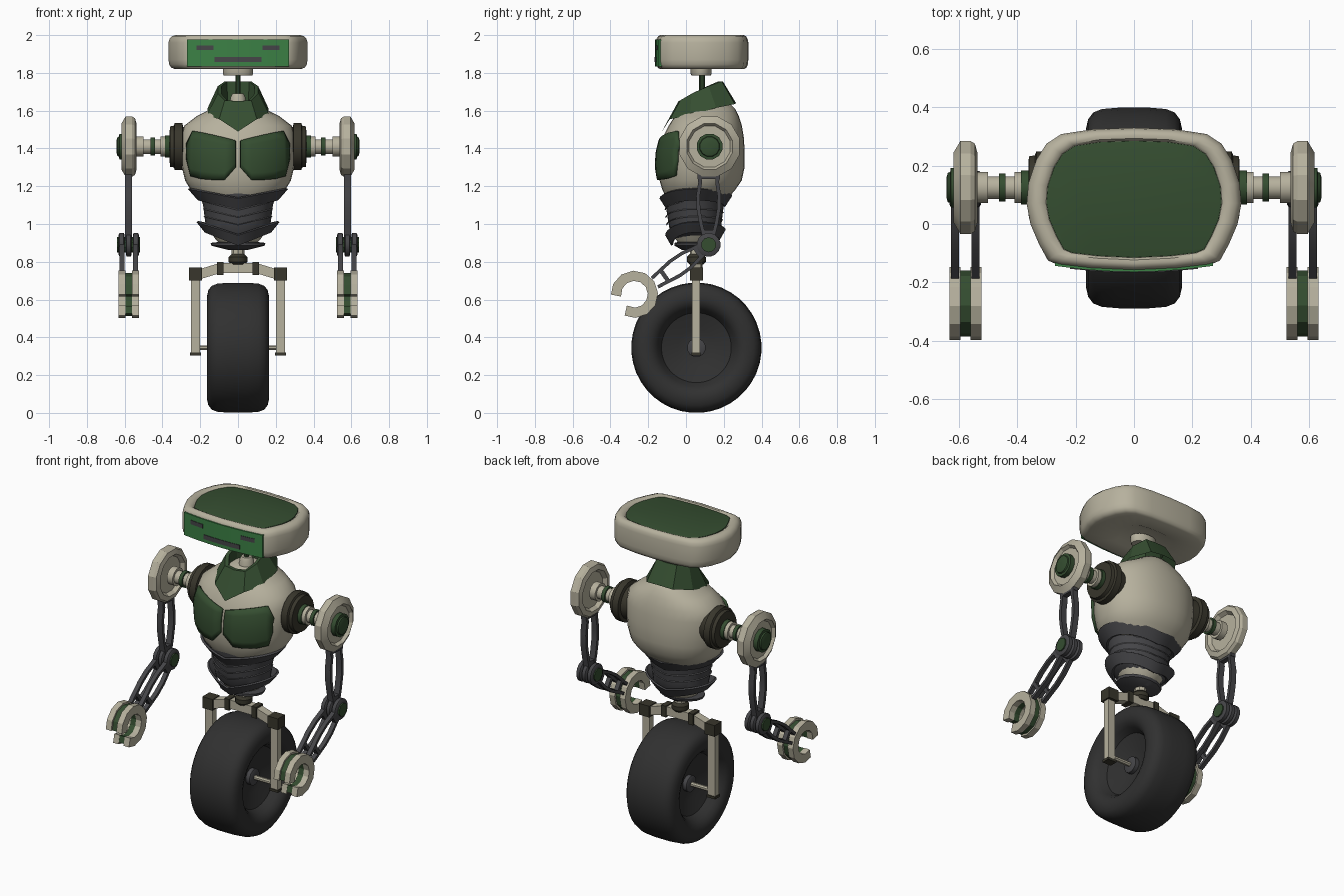
import bpy, bmesh
from math import sin, cos, pi, radians, copysign
from mathutils import Vector
from mathutils.bvhtree import BVHTree

if "Cube" in bpy.data.objects:
    bpy.data.objects.remove(bpy.data.objects["Cube"])


def material(name, r, g, b):
    m = bpy.data.materials.new(name)
    m.diffuse_color = (r, g, b, 1)
    m.use_nodes = True
    m.node_tree.nodes["Principled BSDF"].inputs["Base Color"].default_value = m.diffuse_color
    return m


CREAM = material("cream", .47, .44, .34)
GREEN = material("dark_green", .035, .075, .03)
SCREEN = material("screen_green", .045, .22, .06)
GREY = material("dark_grey", .06, .06, .065)
LINE = material("light_grey", .2, .2, .21)
TYRE = material("rubber", .03, .03, .03)
BROWN = material("brown", .04, .037, .025)


def skin(name, rings, mat, caps=True, loop=True, wrap=False, mirror=False, angle=35):
    """Bridge a list of equal point rings into one mesh."""
    bm = bmesh.new()
    vs = [[bm.verts.new(p) for p in r] for r in rings]
    n, k = len(rings[0]), len(rings)
    for i in range(k if wrap else k - 1):
        a, b = vs[i], vs[(i + 1) % k]
        for j in range(n if loop else n - 1):
            bm.faces.new((a[j], a[(j + 1) % n], b[(j + 1) % n], b[j]))
    if caps and loop and not wrap:
        bm.faces.new(vs[0])
        bm.faces.new(vs[-1])
    bmesh.ops.recalc_face_normals(bm, faces=bm.faces)
    me = bpy.data.meshes.new(name)
    bm.to_mesh(me)
    bm.free()
    me.materials.append(mat)
    me.shade_smooth()
    me.set_sharp_from_angle(angle=radians(angle))
    ob = bpy.data.objects.new(name, me)
    bpy.context.collection.objects.link(ob)
    if mirror:
        ob.modifiers.new("mirror", 'MIRROR').use_mirror_merge = False
    return ob


def loft(name, secs, mat, seg=24, e=1.0, angle=35):
    """Stack of ovals, each (z, half width, front y, back y)."""
    def pw(v):
        return copysign(abs(v) ** e, v)
    ang = [2 * pi * i / seg for i in range(seg)]
    return skin(name, [[(hx * pw(sin(a)), (f + b) / 2 - (b - f) / 2 * pw(cos(a)), z) for a in ang]
                       for z, hx, f, b in secs], mat, angle=angle)


def lathe(name, prof, cy, cz, seg, mat, mirror=True, angle=35):
    """Turn an (x, radius) profile round an axis along x."""
    ang = [2 * pi * (i + .5) / seg for i in range(seg)]
    return skin(name, [[(x, cy + r * cos(a), cz + r * sin(a)) for a in ang] for x, r in prof],
                mat, mirror=mirror, angle=angle)


def box(name, x0, x1, y0, y1, z0, z1, mat, mirror=False):
    return skin(name, [[(x0, y0, z), (x1, y0, z), (x1, y1, z), (x0, y1, z)] for z in (z0, z1)], mat, mirror=mirror)


def ribbon(name, path, w, x0, x1, mat):
    """Flat strip of width w following a (y, z) path, mirrored."""
    pts = [Vector(p) for p in path]
    rings = []
    for i, p in enumerate(pts):
        t = (pts[min(i + 1, len(pts) - 1)] - pts[max(i - 1, 0)]).normalized()
        a, b = p + Vector((-t.y, t.x)) * w / 2, p - Vector((-t.y, t.x)) * w / 2
        rings.append([(x0, *a), (x1, *a), (x1, *b), (x0, *b)])
    return skin(name, rings, mat, mirror=True, angle=20)


# Wheel and hub
half = [(.05, .05), (.06, .10), (.09, .185), (.13, .205), (.152, .225), (.163, .25), (.164, .275),
        (.157, .305), (.14, .328), (.11, .34), (.05, .345)]
lathe("wheel", [(-x, r) for x, r in half] + half[::-1], .055, .345, 40, TYRE, mirror=False)
lathe("hub", [(.04, .05), (.075, .05), (.08, .04)], .055, .345, 12, GREY)
lathe("axle", [(-.24, .014), (.24, .014)], .055, .345, 8, CREAM, mirror=False)

# Fork
box("fork_leg", .2, .25, .033, .073, .31, .71, CREAM, True)
box("fork_foot", .195, .255, .028, .078, .305, .32, BROWN, True)
box("fork_corner", .19, .26, .02, .09, .70, .77, BROWN, True)
skin("fork_crossbar", [[(x, .03, z - .027), (x, .08, z - .027), (x, .08, z + .027), (x, .03, z + .027)]
                       for x, z in ((-.2, .735), (-.095, .767), (.095, .767), (.2, .735))], CREAM)
box("fork_band", .077, .11, .022, .088, .73, .80, BROWN, True)

# Pelvis
loft("pelvis_disc", [(.785, .035, .02, .09), (.80, .05, .005, .105), (.825, .05, .005, .105), (.84, .035, .02, .09)],
     BROWN, 12)
loft("pelvis_post", [(.83, .035, .02, .09), (.88, .035, .02, .09)], CREAM, 8)
loft("pelvis_plate", [(.862, .05, -.02, .11), (.885, .14, -.06, .14), (.90, .145, -.06, .145), (.905, .1, -.04, .12)],
     GREY, 16)
loft("pelvis", [(.885, .085, -.03, .13), (.92, .12, -.055, .16), (.98, .16, -.07, .18)], CREAM, 20)

# Waist with flared bands and fine ridges
loft("waist", [(.925, .11, -.06, .16), (.96, .165, -.085, .185), (1.02, .175, -.095, .19),
               (1.10, .185, -.108, .20), (1.19, .215, -.12, .215)], GREY)


def band(name, zs, zf, zb, h, hx, f, b, mat, prof):
    rings = []
    for i in range(32):
        a = 2 * pi * i / 32
        w = abs(sin(a))
        z = zs * w + (zf if cos(a) > 0 else zb) * (1 - w)
        rings.append([(hx * s * sin(a), (f + b) / 2 - s * (b - f) / 2 * cos(a), z + d * h) for s, d in prof])
    skin(name, rings, mat, wrap=True)


flare = [(1, 0), (.95, .1), (.74, -.9), (.8, -1)]
band("upper_waist_band", 1.185, 1.135, 1.15, .06, .265, -.14, .245, GREY, flare)
band("lower_waist_band", 1.01, .94, .97, .055, .22, -.11, .21, GREY, flare)
for i in range(3):
    band("waist_ridge", 1.12 - .04 * i, 1.075 - .04 * i, 1.1 - .04 * i, .005, .186 - .003 * i, -.111 + .004 * i,
         .201 - .003 * i, LINE, [(1, -.5), (1.015, 0), (1, .5), (.97, 0)])

# Torso
torso = loft("torso", [(1.10, .15, -.08, .19), (1.14, .20, -.105, .225), (1.18, .25, -.125, .26),
                       (1.23, .28, -.14, .295), (1.30, .297, -.147, .31), (1.38, .305, -.143, .311),
                       (1.46, .303, -.122, .306), (1.52, .285, -.092, .296), (1.57, .22, -.06, .28),
                       (1.61, .14, -.025, .26), (1.64, .10, .0, .23)], CREAM, 32, .92, 60)

# Chest plates laid on the torso
tree = BVHTree.FromPolygons([v.co for v in torso.data.vertices], [p.vertices[:] for p in torso.data.polygons])
rows = []
for xt, zt, xb, zb in [(.012, 1.44, .012, 1.30), (.07, 1.455, .07, 1.235), (.12, 1.467, .13, 1.235),
                       (.18, 1.48, .19, 1.24), (.235, 1.49, .245, 1.255), (.268, 1.42, .265, 1.34)]:
    row = []
    for j in range(7):
        t = j / 6
        x, z = xt + (xb - xt) * t, zt + (zb - zt) * t
        loc, nor, _, _ = tree.ray_cast(Vector((x, -1, z)), Vector((0, 1, 0)))
        row.append((loc if loc else Vector((x, 0, z))) + Vector((0, -.008, 0)))
    rows.append(row)
plate = skin("chest_plate", rows, GREEN, loop=False, mirror=True, angle=60)
sol = plate.modifiers.new("thickness", 'SOLIDIFY')
sol.thickness, sol.offset = .022, 0


# Collar
def full(h):
    return h + [(-x, y, z) for x, y, z in h[-2:0:-1]]


low = full([(0, -.128, 1.49), (.10, -.085, 1.555), (.165, .02, 1.575), (.16, .16, 1.615), (.09, .258, 1.635), (0, .265, 1.64)])
top = full([(0, -.04, 1.65), (.07, -.03, 1.655), (.107, .03, 1.69), (.107, .12, 1.73), (.07, .19, 1.755), (0, .195, 1.755)])
inner = [(x * .82, .085 + (y - .085) * .82, z) for x, y, z in top]
deep = [(x * .8, .085 + (y - .085) * .8, 1.60) for x, y, z in top]
skin("collar", [low, top, inner, deep], GREEN, caps=False, angle=15)

# Neck
loft("neck_socket", [(1.62, .045, .04, .13), (1.67, .04, .045, .125), (1.69, .03, .055, .115)], CREAM, 12)
loft("neck_rod", [(1.68, .015, .07, .1), (1.80, .015, .07, .1)], GREEN, 10)
loft("neck_cap", [(1.785, .075, .03, .13), (1.795, .08, .025, .135), (1.83, .08, .025, .135)], CREAM, 16)

# Head shell and top panel
right = [(0, -.16), (.15, -.153), (.26, -.14), (.295, -.125), (.325, -.07), (.355, .0), (.368, .07), (.362, .14),
         (.335, .22), (.30, .275), (.25, .308), (.14, .325), (0, .33)]
outline = right + [(-x, y) for x, y in right[-2:0:-1]]


def head_ring(z, s):
    return [(x * s, .085 + (y - .085) * s, z) for x, y in outline]


skin("head", [head_ring(z, s) for z, s in [(1.835, .4), (1.822, .5), (1.82, .91), (1.828, .96), (1.845, .99),
                                           (1.87, 1), (1.96, 1), (1.98, .985), (1.994, .95), (2, .9), (1.998, .85),
                                           (1.988, .82)]], CREAM, angle=40)
skin("head_panel", [head_ring(z, s) for z, s in [(1.98, .82), (1.993, .815), (1.995, .79)]], GREEN)


# Screen with eyes and mouth
def face(name, xs, z0, z1, out, mat, mirror=False):
    skin(name, [[(x, y, z0), (x, y, z1), (x, -.12, z1), (x, -.12, z0)]
                for x in xs for y in [-.16 - out + .28 * x * x]], mat, mirror=mirror)


face("screen", [-.27, -.18, -.09, 0, .09, .18, .27], 1.835, 1.977, .004, SCREEN)
face("eye", [.13, .22], 1.92, 1.945, .007, GREY, True)
face("mouth", [-.125, -.06, 0, .06, .125], 1.857, 1.884, .007, GREY)

# Shoulders
SY, SZ = .125, 1.41
lathe("shoulder_mount", [(.25, .1), (.29, .105), (.295, .125), (.335, .125), (.34, .112), (.36, .108), (.362, .08)],
      SY, SZ, 20, BROWN)
lathe("shoulder_shaft", [(.34, .042), (.385, .042), (.385, .055), (.41, .055), (.41, .04), (.5, .04), (.5, .055),
                         (.54, .055)], SY, SZ, 12, CREAM)
for x0, x1, r in ((.355, .387, .06), (.44, .462, .05)):
    lathe("shoulder_ring", [(x0, r), (x1, r)], SY, SZ, 12, GREEN)
lathe("shoulder_disc", [(.56, .03), (.56, .11), (.537, .125), (.545, .155), (.56, .165), (.595, .165), (.618, .125),
                        (.6, .112), (.6, .03)], SY, SZ, 12, CREAM, angle=20)
lathe("shoulder_cap", [(.59, .07), (.628, .07), (.63, .055), (.638, .052), (.643, .035), (.643, .01)], SY, SZ, 12, GREEN)

# Upper arm strips
AY = .12
for s in (-1, 1):
    ribbon("upper_arm_strip", [(AY + s * d, z) for d, z in ((.05, 1.27), (.045, 1.22), (.056, 1.15), (.054, 1.08),
                                                           (.04, 1.0), (.025, .94), (.02, .9))], .02, .56, .597, GREY)
for z, w in ((1.25, .12), (1.1, .02), (.955, .06)):
    if w > .03:
        box("upper_arm_bridge", .562, .595, AY - w / 2, AY + w / 2, z - .012, z + .012, GREY, True)

# Elbow
for x0, x1 in ((.525, .557), (.563, .594), (.6, .632)):
    lathe("elbow_disc", [(x0, .055), (x0 + .005, .063), (x1 - .005, .063), (x1, .055)], AY, .89, 16, GREY)
lathe("elbow_pin", [(.518, .04), (.64, .04)], AY, .89, 10, GREEN)

# Forearm strips
start, end = Vector((AY, .89)), Vector((-.165, .69))
along = end - start
side = Vector((-along.y, along.x)).normalized()
for x0, x1 in ((.53, .557), (.6, .627)):
    for s in (-1, 1):
        ribbon("forearm_strip", [start + along * t + side * s * d for t, d in
                                 ((.05, .025), (.2, .03), (.4, .044), (.62, .046), (.85, .035), (1, .028))],
               .018, x0, x1, GREY)
    for t, w in ((.2, .06), (.82, .075)):
        p = start + along * t
        ribbon("forearm_bridge", [p - side * w / 2, p + side * w / 2], .022, x0, x1, GREY)

# Claw in three layers
for name, r, w, x0, x1, mat in (("claw_outer", .098, .054, .523, .56, CREAM), ("claw_core", .093, .042, .558, .597, GREEN),
                                ("claw_outer", .098, .054, .595, .632, CREAM)):
    arc = [radians(-118 + 302 * i / 10) for i in range(11)]
    ribbon(name, [(-.273 + r * cos(a), .628 + r * sin(a)) for a in arc], w, x0, x1, mat)
